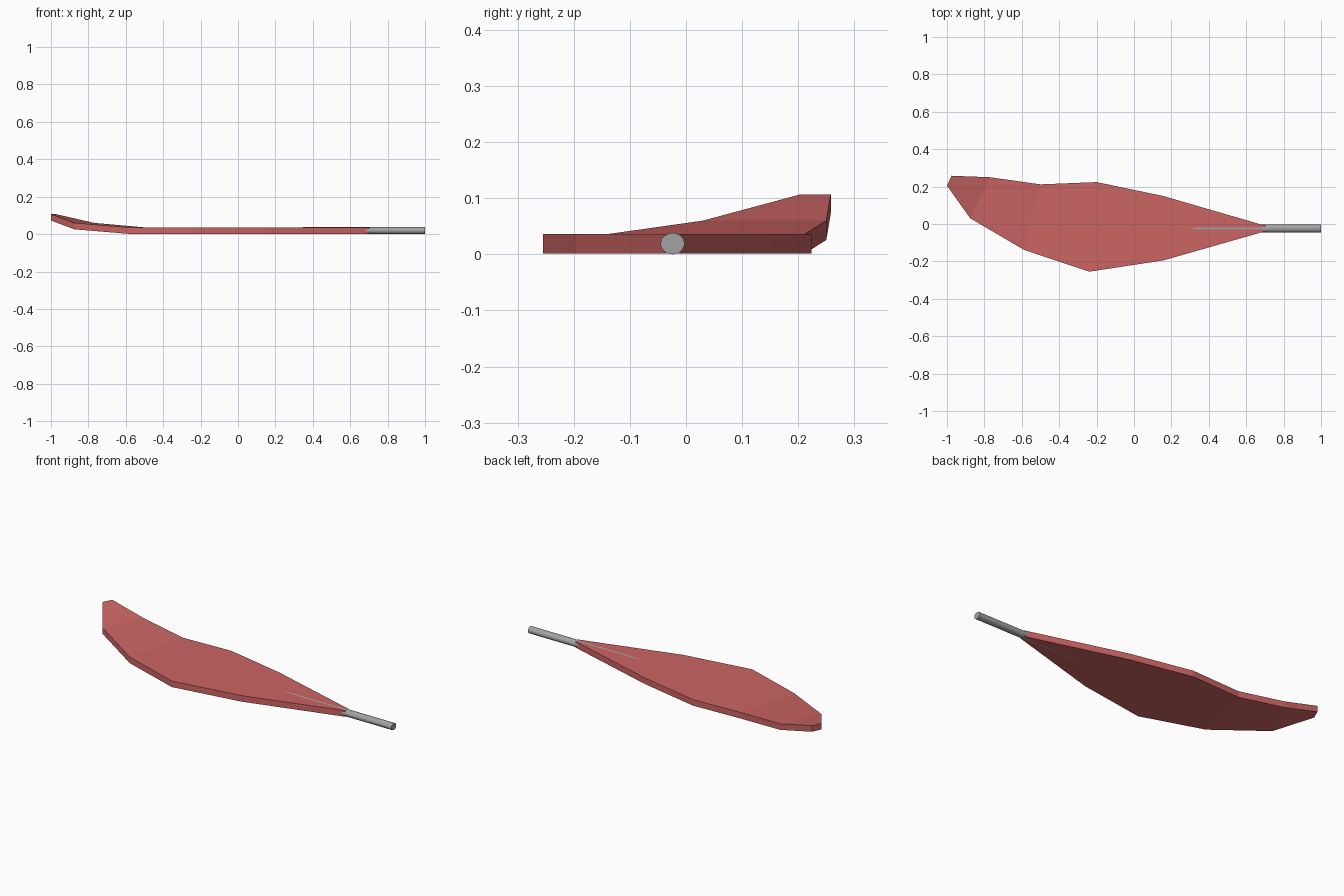
import bpy, bmesh, math

cube = bpy.data.objects.get("Cube")
if cube:
    bpy.data.objects.remove(cube, do_unlink=True)


def material(name, colour):
    mat = bpy.data.materials.new(name)
    mat.use_nodes = True
    mat.diffuse_color = (*colour, 1)
    mat.node_tree.nodes["Principled BSDF"].inputs["Base Color"].default_value = (*colour, 1)
    return mat


def make_object(name, bm, mat):
    bmesh.ops.recalc_face_normals(bm, faces=bm.faces)
    mesh = bpy.data.meshes.new(name)
    bm.to_mesh(mesh)
    bm.free()
    mesh.materials.append(mat)
    obj = bpy.data.objects.new(name, mesh)
    bpy.context.collection.objects.link(obj)
    return obj


red = material("leaf red", (0.60, 0.13, 0.125))
grey = material("stem grey", (0.36, 0.365, 0.36))

# Leaf blade: ribs of (front x, front y, back x, back y, top height), tip to stem
THICKNESS = 0.0345
ribs = [
    (-1.0, 0.205, -0.975, 0.258, 0.107),
    (-0.875, 0.03, -0.77, 0.25, 0.06),
    (-0.585, -0.14, -0.50, 0.212, 0.036),
    (-0.24, -0.255, -0.20, 0.224, 0.036),
    (0.155, -0.195, 0.155, 0.15, 0.036),
    (0.705, -0.038, 0.705, -0.01, 0.036),
]
bm = bmesh.new()
rings = []
for fx, fy, bx, by, z in ribs:
    low = z - THICKNESS
    corners = [(fx, fy, z), (bx, by, z), (bx, by, low), (fx, fy, low)]
    rings.append([bm.verts.new(c) for c in corners])
for a, b in zip(rings, rings[1:]):
    for i in range(4):
        j = (i + 1) % 4
        bm.faces.new((a[i], a[j], b[j], b[i]))
bm.faces.new(rings[0])
bm.faces.new(rings[-1])
make_object("leaf_blade", bm, red)

# Stem: round stalk that thins inside the blade and barely breaks its surface
SIDES = 24
profile = [(0.30, 0.90), (0.37, 0.94), (0.68, 0.94), (0.71, 1.0), (1.0, 1.0)]
bm = bmesh.new()
rings = []
for x, s in profile:
    ring = []
    for k in range(SIDES):
        a = math.tau * k / SIDES
        ring.append(bm.verts.new((x, -0.024 + 0.0213 * s * math.cos(a),
                                  0.019 + 0.019 * s * math.sin(a))))
    rings.append(ring)
for a, b in zip(rings, rings[1:]):
    for i in range(SIDES):
        j = (i + 1) % SIDES
        bm.faces.new((a[i], a[j], b[j], b[i]))
bm.faces.new(rings[0])
bm.faces.new(rings[-1])
stem = make_object("stem", bm, grey)
bpy.ops.object.select_all(action="DESELECT")
stem.select_set(True)
bpy.context.view_layer.objects.active = stem
bpy.ops.object.shade_smooth_by_angle(angle=math.radians(40))
